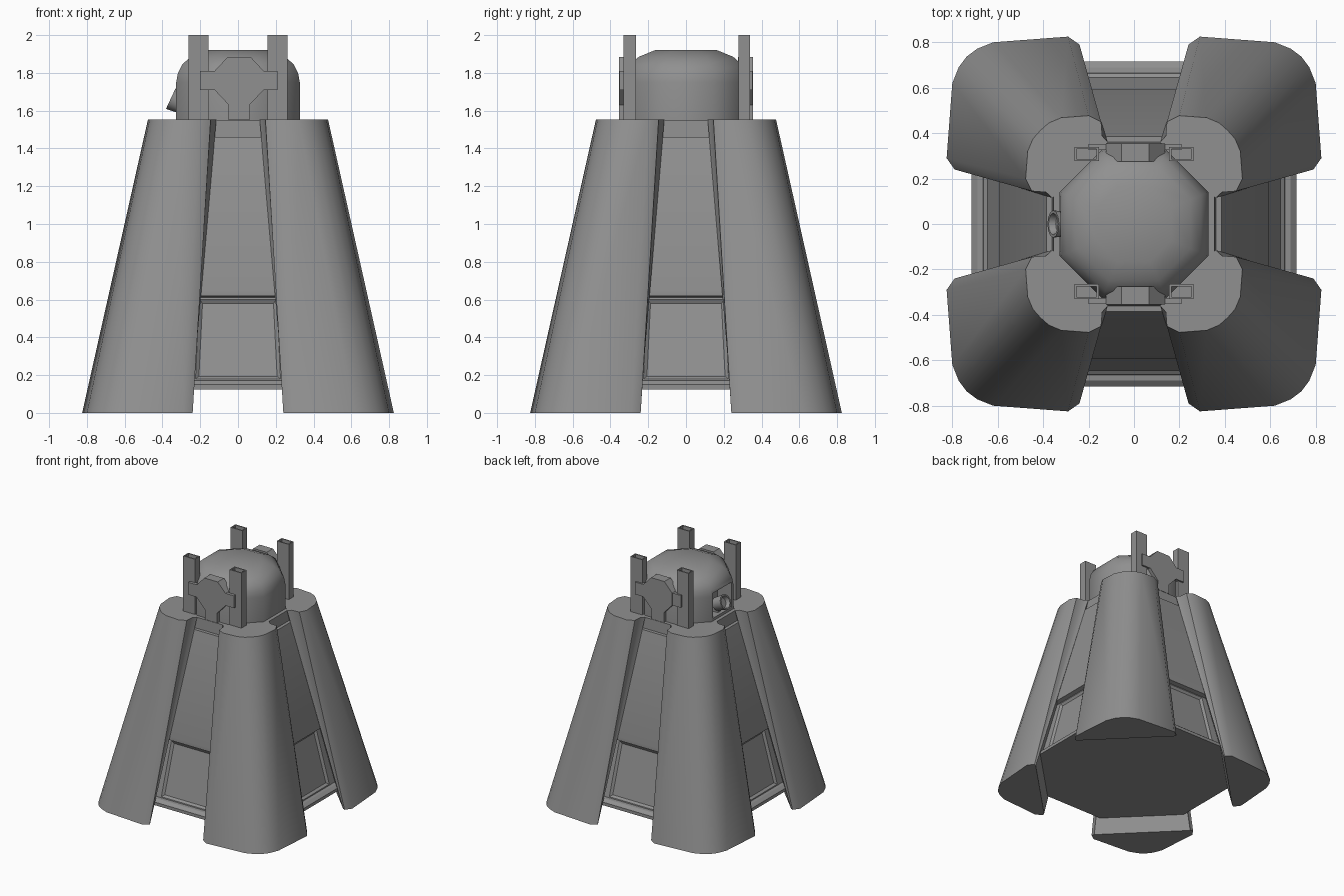
import bpy, bmesh, math
from mathutils import Matrix

if "Cube" in bpy.data.objects:
    bpy.data.objects.remove(bpy.data.objects["Cube"])

# Dark grey paint for every part
paint = bpy.data.materials.new("dark_grey")
paint.diffuse_color = (.28, .28, .28, 1)
paint.use_nodes = True
paint.node_tree.nodes["Principled BSDF"].inputs["Base Color"].default_value = paint.diffuse_color


def finish(name, bm, angle=30):
    bmesh.ops.recalc_face_normals(bm, faces=bm.faces)
    me = bpy.data.meshes.new(name)
    bm.to_mesh(me)
    bm.free()
    me.materials.append(paint)
    ob = bpy.data.objects.new(name, me)
    bpy.context.collection.objects.link(ob)
    bpy.ops.object.select_all(action='DESELECT')
    ob.select_set(True)
    bpy.context.view_layer.objects.active = ob
    bpy.ops.object.shade_smooth_by_angle(angle=math.radians(angle))
    return ob


def loft(bm, rings):
    """Skin a stack of equal rings and cap both ends; returns faces per level."""
    vs = [[bm.verts.new(p) for p in r] for r in rings]
    n = len(vs[0])
    levels = []
    for a, b in zip(vs, vs[1:]):
        levels.append([bm.faces.new((a[i], a[(i + 1) % n], b[(i + 1) % n], b[i])) for i in range(n)])
    bm.faces.new(vs[0][::-1])
    bm.faces.new(vs[-1])
    return levels


def octagon(h, w, z):
    pts = [(h, -w), (h, w), (w, h), (-w, h), (-h, w), (-h, -w), (-w, -h), (w, -h)]
    return [(x, y, z) for x, y in pts]


def box(bm, lo, hi):
    size = [b - a for a, b in zip(lo, hi)]
    mid = [(a + b) / 2 for a, b in zip(lo, hi)]
    m = Matrix.Translation(mid) @ Matrix.Diagonal((*size, 1))
    bmesh.ops.create_cube(bm, size=1, matrix=m)


# Central body: stacked octagons (z, half width)
bm = bmesh.new()
profile = [(.125, .715), (.15, .715), (.17, .69), (.172, .665), (.61, .56),
           (.62, .592), (.65, .592), (1.46, .385), (1.461, .36), (1.548, .355)]
levels = loft(bm, [octagon(h, 1.06 - .32 * z - h, z) for z, h in profile])
bmesh.ops.recalc_face_normals(bm, faces=bm.faces)
# Framed recess on each of the four lower sides
for f in levels[3][0::2]:
    bmesh.ops.inset_individual(bm, faces=[f], thickness=.012, depth=0)
    axis = 1 if abs(f.normal.x) > .5 else 0
    for v in f.verts:
        w = .225 if v.co.z < .4 else .205
        v.co[axis] = math.copysign(w, v.co[axis])
    bmesh.ops.inset_individual(bm, faces=[f], thickness=.025, depth=-.015)
finish("central_body", bm, 15)

# Four tapered corner legs, outline mirrored across the diagonal
low = [(.25, .77), (.245, .78), (.24, .79), (.29, .825), (.62, .80), (.69, .772), (.737, .737)]
top = [(.115, .36), (.14, .387), (.145, .45), (.20, .477), (.32, .468), (.375, .445), (.412, .412)]


def mirrored(half, z, sx, sy):
    full = half + [(y, x) for x, y in half[-2::-1]]
    return [(x * sx, y * sy, z) for x, y in full]


for sx, sy, side in ((1, 1, "back_right"), (-1, 1, "back_left"),
                     (-1, -1, "front_left"), (1, -1, "front_right")):
    bm = bmesh.new()
    loft(bm, [mirrored(low, 0, sx, sy), mirrored(top, 1.552, sx, sy)])
    finish(side + "_leg", bm, 50)

    # Hollow square post above each leg
    bm = bmesh.new()
    xs = sorted((.155 * sx, .262 * sx))
    ys = (.278, .34) if sy > 0 else (-.33, -.265)
    box(bm, (xs[0], ys[0], 1.55), (xs[1], ys[1], 2.0))
    bm.normal_update()
    cap = max(bm.faces, key=lambda f: f.calc_center_median().z)
    bmesh.ops.inset_individual(bm, faces=[cap], thickness=.013)
    inner = bmesh.ops.extrude_discrete_faces(bm, faces=[cap])['faces'][0]
    for v in inner.verts:
        v.co.z -= .4
    finish(side + "_post", bm)

# Rounded octagonal dome
bm = bmesh.new()
dome_profile = [(1.54, .327), (1.75, .327), (1.80, .318), (1.845, .295), (1.885, .25), (1.92, .165)]
loft(bm, [octagon(a, a * .43, z) for z, a in dome_profile])
dome = finish("dome", bm, 50)

# Window cut in the left side of the dome
bm = bmesh.new()
box(bm, (-.5, -.12, 1.57), (-.2, .12, 1.77))
cutter = finish("window_cutter", bm)
cutter.hide_render = True
cutter.hide_set(True)
mod = dome.modifiers.new("window", 'BOOLEAN')
mod.operation = 'DIFFERENCE'
mod.solver = 'EXACT'
mod.object = cutter

# Round lamp in the window, tilted upward
bm = bmesh.new()
tilt = Matrix.Translation((-.315, 0, 1.645)) @ Matrix.Rotation(math.radians(-65), 4, 'Y')
bmesh.ops.create_cone(bm, cap_ends=True, segments=12, radius1=.05, radius2=.06, depth=.09, matrix=tilt)
bm.normal_update()
front = min((f for f in bm.faces if len(f.verts) > 4), key=lambda f: f.calc_center_median().x)
bmesh.ops.inset_individual(bm, faces=[front], thickness=.012)
bmesh.ops.inset_individual(bm, faces=[front], thickness=.01, depth=-.03)
finish("window_lamp", bm)
bm = bmesh.new()
box(bm, (-.30, -.02, 1.565), (-.25, .02, 1.65))
finish("lamp_stand", bm)

# Cross-shaped plates between the posts, front and back
half = [(.055, 1.55), (.055, 1.63), (.13, 1.71), (.13, 1.81), (.06, 1.885)]
outline = half + [(-x, z) for x, z in half[::-1]]
for s, side in ((-1, "front"), (1, "back")):
    bm = bmesh.new()
    loft(bm, [[(x + .006, y * s, z) for x, z in outline] for y in (.275, .355)])
    finish(side + "_plate", bm)
    bm = bmesh.new()
    ys = sorted((.325 * s, .353 * s))
    box(bm, (-.2, ys[0], 1.71), (.21, ys[1], 1.81))
    finish(side + "_plate_ears", bm)
